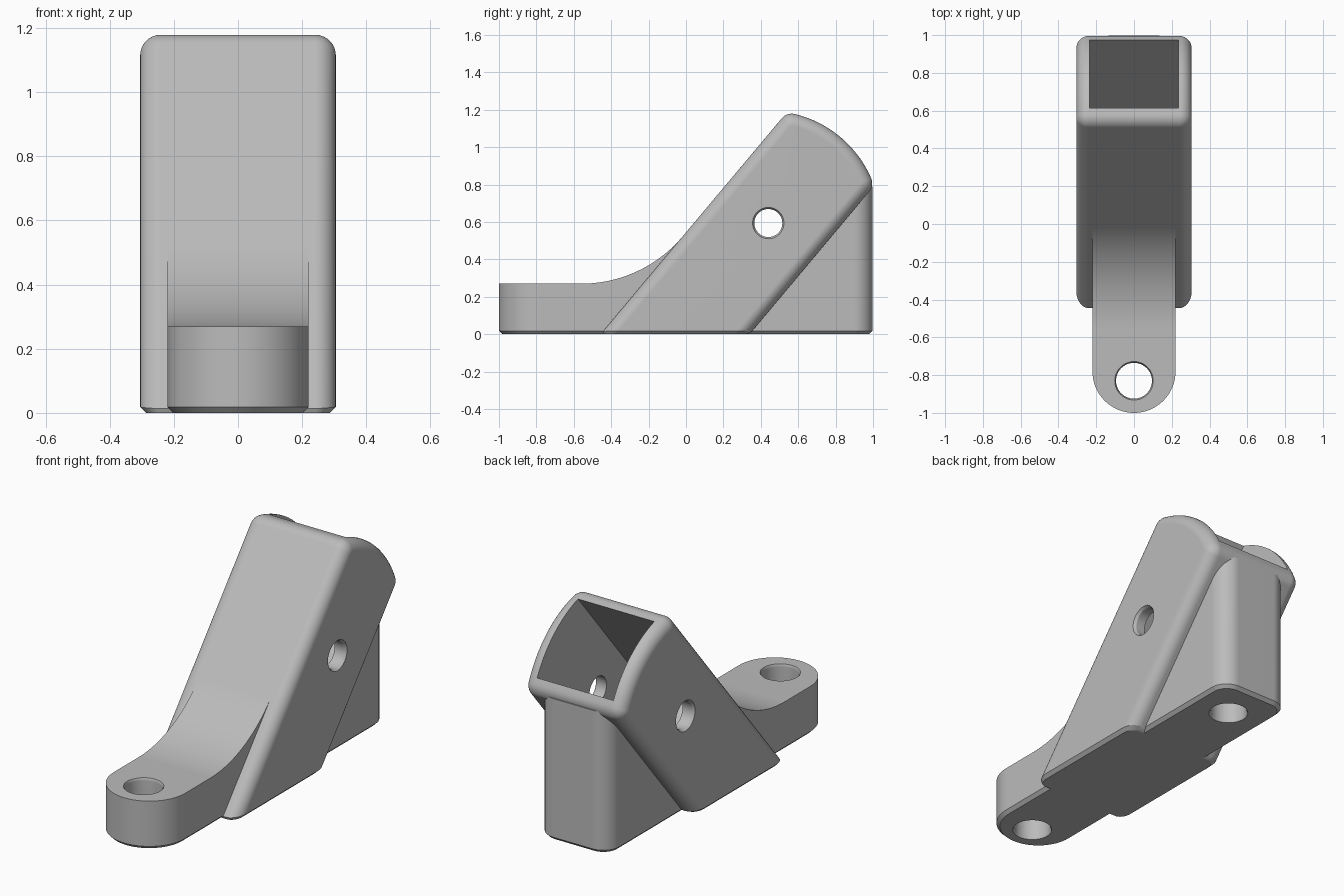
import bpy, bmesh
from math import sin, cos, tan, acos, pi, radians

if "Cube" in bpy.data.objects:
    bpy.data.objects.remove(bpy.data.objects["Cube"], do_unlink=True)

TILT = radians(50)          # lean of the socket
PIN_Y, PIN_Z = 0.44, 0.594  # cross pin centre, also centre of the round top
HALF, TOP_R = 0.305, 0.6    # socket half width and top radius
EDGE, CORNER = 0.064, 0.07  # rounding radii
FOOT, CHAMFER = 0.22, 0.018


def lean(q, s):
    """Socket coordinates (across, along) to (y, z)."""
    return (PIN_Y + q * sin(TILT) + s * cos(TILT),
            PIN_Z - q * cos(TILT) + s * sin(TILT))


def along_at(q, z):
    return (z - PIN_Z + q * cos(TILT)) / sin(TILT)


def steps(a, b, n):
    return [a + (b - a) * i / n for i in range(n + 1)]


def loft(name, rings):
    """Closed solid through rings with equal point counts."""
    bm = bmesh.new()
    rows = [[bm.verts.new(p) for p in ring] for ring in rings]
    n = len(rows[0])
    for lo, hi in zip(rows, rows[1:]):
        for i in range(n):
            j = (i + 1) % n
            bm.faces.new((lo[i], lo[j], hi[j], hi[i]))
    bm.faces.new(rows[0][::-1])
    bm.faces.new(rows[-1])
    bmesh.ops.recalc_face_normals(bm, faces=bm.faces)
    mesh = bpy.data.meshes.new(name)
    bm.to_mesh(mesh)
    bm.free()
    obj = bpy.data.objects.new(name, mesh)
    bpy.context.collection.objects.link(obj)
    return obj


def prism(name, profile, half):
    return loft(name, [[(x, y, z) for y, z in profile] for x in (-half, half)])


def combine(target, other, operation):
    mod = target.modifiers.new("join", 'BOOLEAN')
    mod.operation, mod.solver, mod.object = operation, 'EXACT', other
    with bpy.context.temp_override(object=target, active_object=target):
        bpy.ops.object.modifier_apply(modifier=mod.name)
    bpy.data.objects.remove(other, do_unlink=True)


def drill(target, radius, rim, start, end, place):
    """Hole along an axis, countersunk at both ends."""
    stations = [(start - 0.1, rim), (start, rim), (start + 0.015, radius),
                (end - 0.015, radius), (end, rim), (end + 0.1, rim)]
    rings = [[place(r * cos(a), r * sin(a), h) for a in steps(0, 2 * pi, 48)[:-1]]
             for h, r in stations]
    combine(target, loft("hole_cutter", rings), 'DIFFERENCE')


# Leaning socket: side outline with a round top, swept across with rounded edges
def socket_ring(x, inset):
    w, fc, fr = HALF - inset, HALF - CORNER, TOP_R - CORNER
    turn = acos(fc / fr)
    rise = fr * sin(turn)
    f, big = CORNER - inset, TOP_R - inset
    pts = [(w, along_at(w, 0))]
    pts += [(fc + f * cos(a), rise + f * sin(a)) for a in steps(0, turn, 6)]
    pts += [(big * cos(a), big * sin(a)) for a in steps(turn, pi - turn, 32)[1:-1]]
    pts += [(-fc + f * cos(a), rise + f * sin(a)) for a in steps(pi - turn, pi, 8)]
    pts.append((-w, along_at(-w, 0)))
    return [(x, *lean(q, s)) for q, s in pts]


round_over = [(HALF - EDGE + EDGE * sin(a), EDGE * (1 - cos(a)))
              for a in steps(0, pi / 2, 8)]
sections = [(-x, r) for x, r in reversed(round_over)] + round_over
bracket = loft("bracket", [socket_ring(x, r) for x, r in sections])

bm = bmesh.new()
bm.from_mesh(bracket.data)
rim = [e for e in bm.edges if all(abs(v.co.z) < 1e-4 for v in e.verts)
       and any(abs(f.normal.z) < 0.9 for f in e.link_faces)]
floor_edges = [e for e in rim if any(f.normal.z < -0.99 for f in e.link_faces)]
long_faces = [f for f in bm.faces if f.normal.z < -0.99
              and all(abs(v.co.z) < 1e-4 for v in f.verts)]
# Merge the underside strips, then chamfer their outline
region = bmesh.ops.dissolve_faces(bm, faces=long_faces)["region"]
outline = list({e for f in region for e in f.edges})
bmesh.ops.bevel(bm, geom=outline, offset=CHAMFER, segments=1,
                affect='EDGES', clamp_overlap=True)
bm.to_mesh(bracket.data)
bm.free()


# Foot and rear column: rounded plan trimmed by a side profile
def plan(z, inset):
    r, c, nose = FOOT - inset, 0.1, FOOT - 1.0
    pts = [(r * cos(a), nose + r * sin(a)) for a in steps(pi, 2 * pi, 40)]
    for side, a0 in ((1, 0), (-1, pi / 2)):
        pts += [(side * (FOOT - c) + (c - inset) * cos(a),
                 0.998 - c + (c - inset) * sin(a))
                for a in steps(a0, a0 + pi / 2, 10)]
    return [(x, y, z) for x, y in pts]


foot = loft("foot", [plan(0, CHAMFER), plan(CHAMFER, 0), plan(1, 0)])
FOOT_TOP, REACH = 0.27, 0.33
bend = REACH / tan(TILT / 2)
bend_y = lean(-HALF, along_at(-HALF, FOOT_TOP))[0] - REACH
side = [(-1.2, -0.1), (-1.2, FOOT_TOP)]
side += [(bend_y + bend * sin(a), FOOT_TOP + bend * (1 - cos(a)))
         for a in steps(0, TILT, 24)]
side += [lean(-0.2, 0), lean(0.21, 0.5), (0.99, 0.79), (1.2, 0.79), (1.2, -0.1)]
combine(foot, prism("side_trim", side, 0.5), 'INTERSECT')
combine(bracket, foot, 'UNION')

# Square socket cavity
bore, depth = 0.235, -0.4
cavity = [lean(q, s) for q, s in
          ((-bore, depth), (bore, depth), (bore, 1), (-bore, 1))]
combine(bracket, prism("cavity_cutter", cavity, bore), 'DIFFERENCE')

# Cross pin hole, front screw hole and blind rear screw hole
drill(bracket, 0.075, 0.084, -HALF, HALF, lambda u, v, h: (h, PIN_Y + u, PIN_Z + v))
drill(bracket, 0.095, 0.102, 0, FOOT_TOP, lambda u, v, h: (u, -0.83 + v, h))
rear = [[(r * cos(a), 0.77 + r * sin(a), h) for a in steps(0, 2 * pi, 48)[:-1]]
        for h, r in ((-0.1, 0.102), (0, 0.102), (0.015, 0.095), (FOOT_TOP, 0.095))]
combine(bracket, loft("rear_hole_cutter", rear), 'DIFFERENCE')

# Single grey finish
grey = bpy.data.materials.new("light_grey")
grey.use_nodes = True
colour = (0.5, 0.5, 0.5, 1)
grey.diffuse_color = colour
grey.node_tree.nodes["Principled BSDF"].inputs["Base Color"].default_value = colour
bracket.data.materials.clear()
bracket.data.materials.append(grey)
for face in bracket.data.polygons:
    face.material_index = 0

# Smooth curves with crisp edges
bpy.ops.object.select_all(action='DESELECT')
bracket.select_set(True)
bpy.context.view_layer.objects.active = bracket
bpy.ops.object.shade_smooth_by_angle(angle=radians(25))
bracket.modifiers.new("even_normals", 'WEIGHTED_NORMAL').keep_sharp = True
